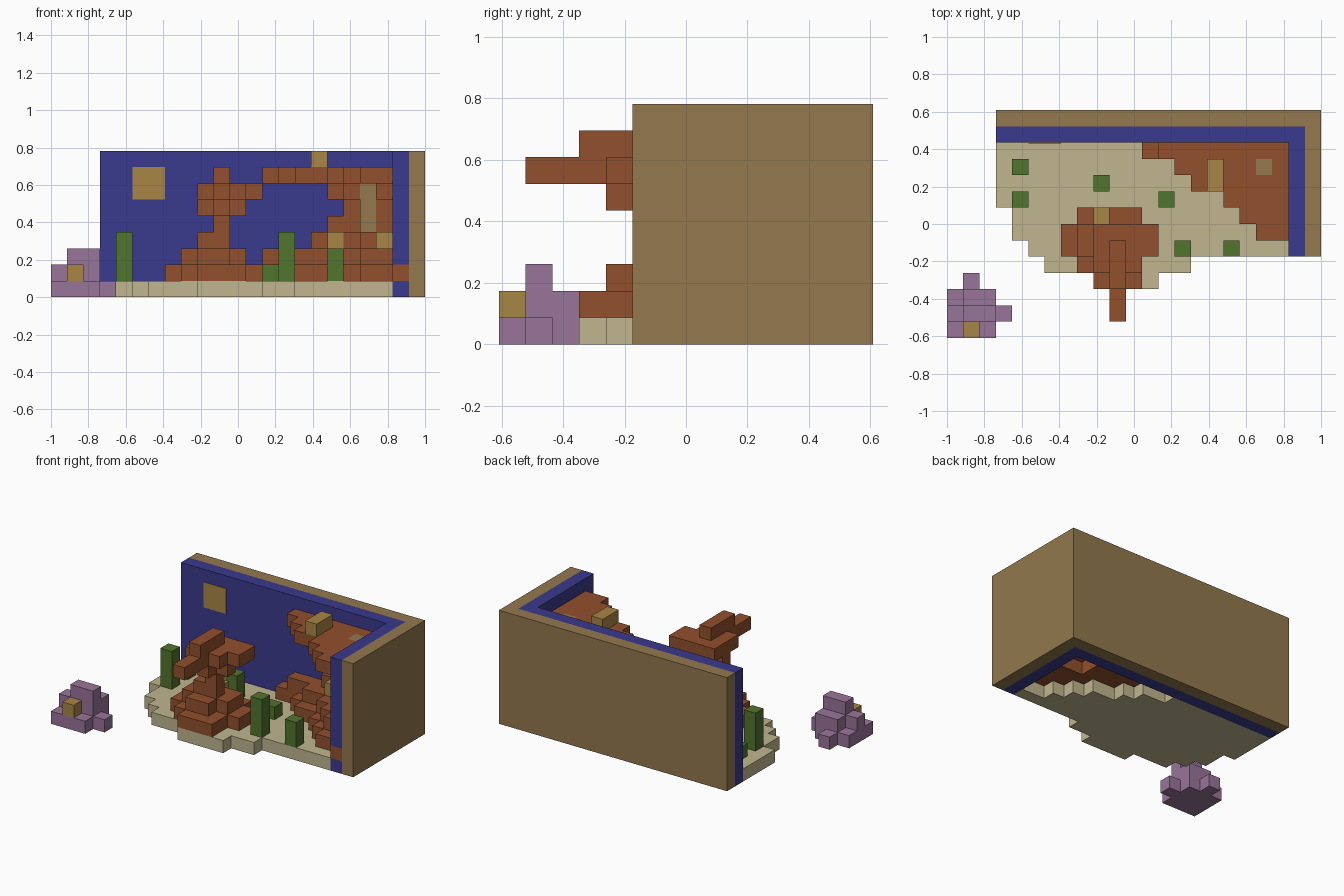
import bpy
import bmesh
from mathutils import Vector

default = bpy.data.objects.get("Cube")
if default:
    bpy.data.objects.remove(default, do_unlink=True)

UNIT = 2 / 23
ORIGIN = Vector((-1, -7 * UNIT, 0))


def make_material(name, hex_code):
    channels = [int(hex_code[n:n + 2], 16) / 255 for n in (0, 2, 4)]
    colour = [c / 12.92 if c < 0.04 else ((c + 0.055) / 1.055) ** 2.4 for c in channels] + [1]
    mat = bpy.data.materials.new(name)
    mat.diffuse_color = colour
    mat.use_nodes = True
    for node in mat.node_tree.nodes:
        if node.type == "BSDF_PRINCIPLED":
            node.inputs["Base Color"].default_value = colour
            node.inputs["Roughness"].default_value = 0.9
    return mat


brown = make_material("brown", "93784E")
blue = make_material("deep_blue", "3A3A8E")
sand = make_material("sand", "C0B68F")
rust = make_material("rust", "91502C")
green = make_material("green", "51752D")
gold = make_material("gold", "A98645")
purple = make_material("purple", "997599")


def finish(name, bm, mat):
    mesh = bpy.data.meshes.new(name)
    bm.to_mesh(mesh)
    bm.free()
    mesh.materials.append(mat)
    obj = bpy.data.objects.new(name, mesh)
    bpy.context.collection.objects.link(obj)
    return obj


def box(name, mat, low, high):
    """Plain box between two grid corners."""
    low, high = Vector(low), Vector(high)
    bm = bmesh.new()
    bmesh.ops.create_cube(bm, size=1)
    for v in bm.verts:
        v.co = ORIGIN + UNIT * Vector([h if c > 0 else l for c, l, h in zip(v.co, low, high)])
    return finish(name, bm, mat)


def block(i, j, k):
    """Cells of a block; each argument is a single index or a (first, last) pair."""
    spans = [range(s, s + 1) if isinstance(s, int) else range(s[0], s[1] + 1) for s in (i, j, k)]
    return {(a, b, c) for a in spans[0] for b in spans[1] for c in spans[2]}


def blocky(name, mat, cells):
    """Outer skin of a set of grid cells."""
    bm = bmesh.new()
    corners = {}

    def vert(p):
        key = tuple(p)
        if key not in corners:
            corners[key] = bm.verts.new(ORIGIN + UNIT * Vector(p))
        return corners[key]

    for cell in sorted(cells):
        for axis in range(3):
            for side in (0, 1):
                neighbour = list(cell)
                neighbour[axis] += 2 * side - 1
                if tuple(neighbour) in cells:
                    continue
                start = list(cell)
                start[axis] += side
                u, v = (axis + 1) % 3, (axis + 2) % 3
                ring = []
                for du, dv in ((0, 0), (1, 0), (1, 1), (0, 1)):
                    p = list(start)
                    p[u] += du
                    p[v] += dv
                    ring.append(vert(p))
                bm.faces.new(ring if side else ring[::-1])
    return finish(name, bm, mat)


# Walls: brown shell outside, blue lining inside
box("back_wall", brown, (3, 13, 0), (23, 14, 9))
box("side_wall", brown, (22, 5, 0), (23, 13, 9))
box("back_lining", blue, (3, 12, 0), (22, 13, 9))
box("side_lining_top", blue, (21, 5, 2), (22, 12, 9))
box("side_lining_middle", blue, (21, 6, 1), (22, 12, 2))
box("side_lining_bottom", blue, (21, 5, 0), (22, 12, 1))
box("lining_rock", rust, (21, 5, 1), (22, 6, 2))
box("wall_patch", gold, (5, 11.95, 6), (7, 12, 8))

# Rock heap in the corner: for each layer, the first column and the front row per column
layers = {
    1: (12, (11, 11, 10, 9, 9, 8, 7, 6, 6)),
    2: (13, (11, 11, 10, 10, 9, 8, 7, 7)),
    3: (16, (11, 11, 10, 9, 9)),
    4: (17, (11, 11, 10, 10)),
    5: (18, (11, 10, 10)),
    6: (17, (11, 10, 10, 9)),
    7: (13, (11, 10, 9, 9, 8, 7, 6, 6)),
}
heap = set()
for k, (first, fronts) in layers.items():
    for n, front in enumerate(fronts):
        heap |= block(first + n, (front, 11), k)
footprint = {(i, j) for i, j, k in heap if k == 1}
column = block(19, 10, (2, 7))
hollow = block((18, 20), (9, 11), 1)
blocky("rock_heap", rust, heap - column - hollow)
blocky("heap_column", brown, column)
blocky("canopy_block", gold, block(16, (9, 10), 8))
blocky("heap_block_inner", gold, block(17, 10, 3))
blocky("heap_block_outer", gold, block(20, 8, 3))

# Sandy floor with stepped edges, open beneath the rock heap
floor = (block((3, 20), (8, 11), 0) | block((4, 20), (6, 7), 0) | block((5, 20), 5, 0)
         | block((6, 14), 4, 0) | block((9, 12), 3, 0))
blocky("sand_floor", sand, {c for c in floor if c[:2] not in footprint})

# Branching coral: spread base, narrow trunk, arms and a long front arm
base = (block((9, 11), 3, 1) | block((8, 11), 4, 1) | block((7, 12), (5, 6), 1)
        | block((8, 11), 7, 1) | block((8, 11), (5, 6), 2) | block((9, 10), 4, 2))
trunk = block((9, 10), 5, 3) | block(10, 5, 4)
arms = (block(10, (4, 6), 5) | block((9, 11), 5, 5) | block((9, 11), (4, 6), 6)
        | block(12, (5, 6), 6) | block(10, (1, 3), 6) | block(10, (3, 5), 7))
blocky("coral", rust, base | trunk | arms)
blocky("coral_block", gold, block(9, 7, 2))

# Upright plants: column, row, height
for i, j, height in ((4, 8, 3), (4, 10, 1), (9, 9, 2), (13, 8, 1), (14, 5, 3), (17, 5, 2)):
    blocky("plant", green, block(i, j, (1, height)))

# Small separate purple cluster
cluster = (block((0, 2), (0, 2), 0) | block(3, 1, 0) | block(1, 3, 0)
           | block((0, 2), 1, 1) | block((1, 2), 2, 1) | block((1, 2), 1, 2))
blocky("purple_cluster", purple, cluster)
blocky("cluster_block", gold, block(1, 0, 1))
